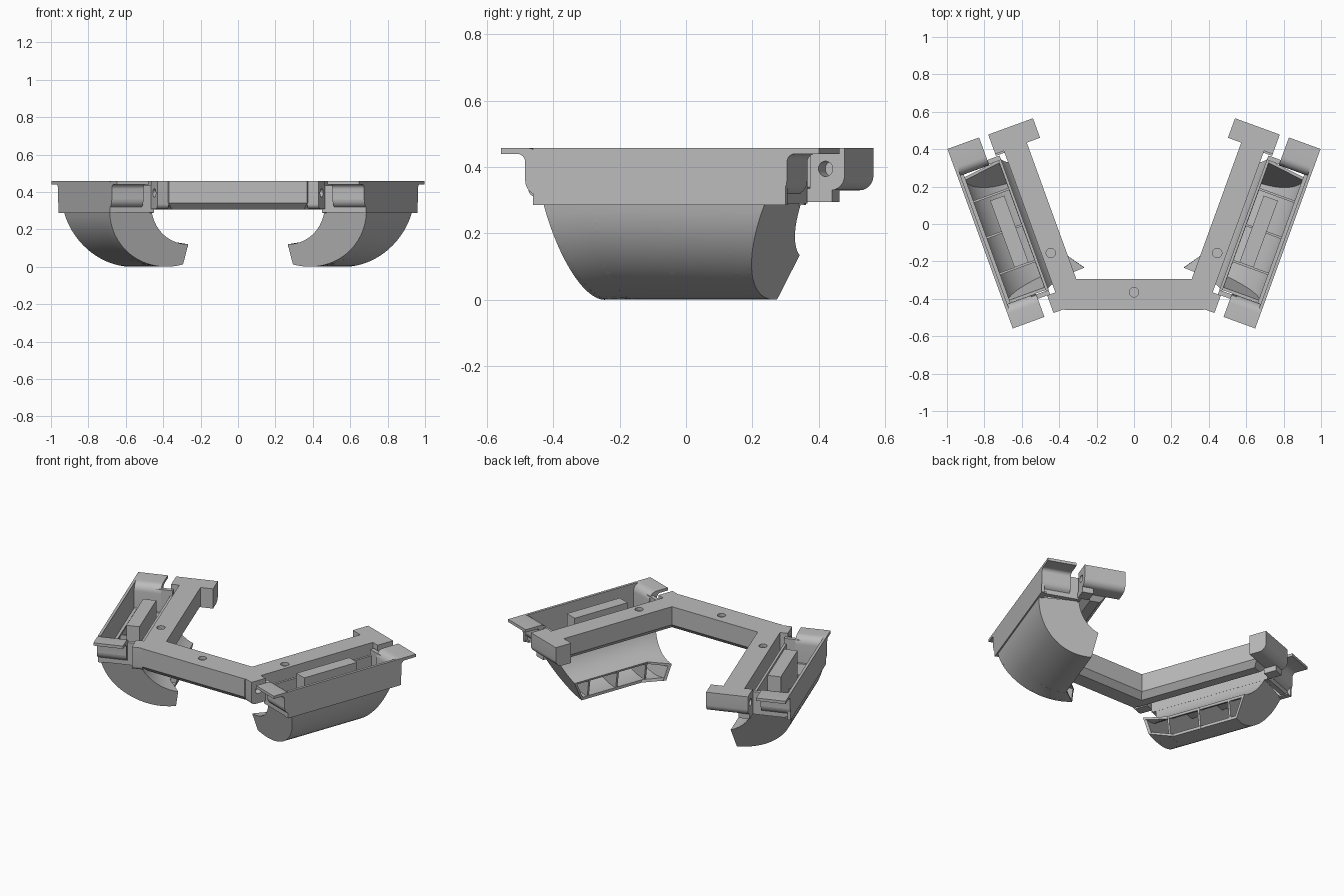
import bpy, bmesh, math
from mathutils import Vector, Matrix

if "Cube" in bpy.data.objects:
    bpy.data.objects.remove(bpy.data.objects["Cube"], do_unlink=True)

grey = bpy.data.materials.new("plain grey")
grey.use_nodes = True
grey.diffuse_color = (0.5, 0.5, 0.5, 1)
grey.node_tree.nodes["Principled BSDF"].inputs["Base Color"].default_value = (0.5, 0.5, 0.5, 1)

TILT = math.radians(20)
S, C = math.sin(TILT), math.cos(TILT)
TOP, RIM = 0.458, 0.29


def at(u, v, z):
    """u runs along the splayed side, v points outward from it."""
    return Vector((C * v + S * u, C * u - S * v, z))


def finish(name, bm, mirror=True, smooth=False):
    bmesh.ops.recalc_face_normals(bm, faces=bm.faces)
    mesh = bpy.data.meshes.new(name)
    bm.to_mesh(mesh)
    bm.free()
    mesh.materials.append(grey)
    ob = bpy.data.objects.new(name, mesh)
    bpy.context.collection.objects.link(ob)
    bpy.ops.object.select_all(action="DESELECT")
    ob.select_set(True)
    bpy.context.view_layer.objects.active = ob
    if smooth:
        bpy.ops.object.shade_smooth_by_angle(angle=math.radians(32))
    if mirror:
        ob.modifiers.new("Mirror", "MIRROR").use_mirror_merge = False
    return ob


def loft(name, rings, **kw):
    """Join matching outlines in order and cap both ends."""
    bm = bmesh.new()
    rows = [[bm.verts.new(p) for p in ring] for ring in rings]
    bm.faces.new(rows[0])
    bm.faces.new(rows[-1][::-1])
    for a, b in zip(rows, rows[1:]):
        for i in range(len(a)):
            j = (i + 1) % len(a)
            bm.faces.new((a[i], a[j], b[j], b[i]))
    return finish(name, bm, **kw)


def box(name, u0, u1, v0, v1, z0, z1):
    outline = ((u0, v0), (u1, v0), (u1, v1), (u0, v1))
    return loft(name, [[at(u, v, z) for u, v in outline] for z in (z0, z1)])


def across(name, profile, v0, v1, **kw):
    """Sweep a (u, z) profile across the side."""
    return loft(name, [[at(u, v, z) for u, z in profile] for v in (v0, v1)], **kw)


def arc(cu, cz, r, a0, a1, n=6):
    steps = [math.radians(a0 + (a1 - a0) * i / n) for i in range(n + 1)]
    return [(cu + r * math.cos(a), cz + r * math.sin(a)) for a in steps]


# Cup: slanted ends, open along its inner edge
LIP, TIP = 0.41, 0.33


def front_u(v, z):
    return -0.1 - 0.24 * z


def flare_u(v, z):
    return front_u(v, z) + 0.12


def back_u(v, z):
    return 0.5 + 0.47 * z - 0.12 * v


def shifted(fn, d):
    return lambda v, z: fn(v, z) + d


def outer_line(lip):
    end = -math.degrees(math.acos((lip - 0.425) / 0.35))
    return [(0.445 + (x - 0.445) * 1.06, z) for x, z in arc(0.445, 0.33, 0.33, -7, end, 18)]


def inner_line(lip):
    return arc(0.33, 0.35, 0.23, -90 + math.degrees(math.asin((lip - 0.33) / 0.23)), -15, 12)


def crescent(lip):
    return outer_line(lip) + inner_line(lip)


def band(line, t):
    """Thicken an open (v, z) line to one side."""
    inside = []
    for i in range(len(line)):
        a, b = Vector(line[max(i - 1, 0)]), Vector(line[min(i + 1, len(line) - 1)])
        d = (b - a).normalized()
        inside.append((line[i][0] - d.y * t, line[i][1] + d.x * t))
    return list(line) + inside[::-1]


def along(name, stations, **kw):
    """Loft (section, end function) stations along the side."""
    loft(name, [[at(fn(v, z), v, z) for v, z in sec] for sec, fn in stations], **kw)


for name, line, thick in (("cup_outer_wall", outer_line, -0.018), ("cup_inner_wall", inner_line, -0.015)):
    along(name, [(band(line(TIP), thick), front_u), (band(line(LIP), thick), flare_u),
                 (band(line(LIP), thick), back_u)], smooth=True)
along("cup_front_end", [(crescent(TIP), front_u), (crescent(TIP + 0.01), shifted(front_u, 0.015))])
along("cup_back_end", [(crescent(LIP), shifted(back_u, -0.015)), (crescent(LIP), back_u)])
for i in range(3):
    u = -0.005 + 0.205 * i
    along("cup_rib_%d" % (i + 1), [(crescent(LIP), lambda v, z: u - 0.006),
                                   (crescent(LIP), lambda v, z: u + 0.006)])

# Rectangular rim around the cup
box("rim_outer_wall", -0.2, 0.61, 0.783, 0.80, RIM - 0.004, TOP)
box("rim_inner_wall", -0.19, 0.585, 0.55, 0.565, RIM - 0.004, 0.40)
box("rim_ledge", -0.2, 0.6, 0.765, 0.80, RIM - 0.004, RIM + 0.008)
box("inner_block", 0.0, 0.38, 0.60, 0.68, 0.25, 0.45)


# Overhanging end tabs, with a rounded shoulder inside
def tab(tip):
    """Profile measured outward from the inside of the end wall."""
    shape = [(tip, TOP), (tip, 0.44)] + arc(0.065, 0.415, 0.025, 90, 180)
    shape += [(0.04, 0.36)] + arc(-0.005, 0.36, 0.045, 0, -63, 4)
    return shape + [(0.015, RIM), (-0.015, RIM)] + arc(0.035, TOP - 0.05, 0.05, 180, 90)


for end, base, way, tip in (("front", -0.185, -1, 0.118), ("back", 0.575, 1, 0.143)):
    across(end + "_tab", [(base + way * d, z) for d, z in tab(tip)], 0.62, 0.80, smooth=True)
    a, b = sorted((base - way * 0.01, base + way * 0.015))
    box(end + "_rim_end", a, b, 0.55, 0.65, RIM, 0.435)

# Frame: crossbar and two splayed arms, chamfered underneath
half = [(0.308, -0.295)] + [tuple(at(u, v, 0).xy) for u, v in ((0.61, 0.39), (0.61, 0.52), (-0.25, 0.52))]
half.append((0.37, -0.46))
outline = half + [(-x, y) for x, y in half[::-1]]
frame = loft("frame", [[(x, y, z) for x, y in outline] for z in (0.305, TOP)], mirror=False)
bm = bmesh.new()
bm.from_mesh(frame.data)
low = [e for e in bm.edges if all(v.co.z < 0.31 for v in e.verts)]
bmesh.ops.bevel(bm, geom=low, offset=0.035, segments=1, affect="EDGES")
bm.to_mesh(frame.data)
bm.free()


def drill(ob, spots, axis, radius, depth):
    """Cut round holes and remove the cutters."""
    turn = Vector((0, 0, 1)).rotation_difference(axis).to_matrix().to_4x4()
    for spot in spots:
        cut = bmesh.new()
        bmesh.ops.create_cone(cut, cap_ends=True, segments=24, radius1=radius, radius2=radius,
                              depth=depth, matrix=Matrix.Translation(spot) @ turn)
        cutter = finish("hole_cutter", cut, mirror=False)
        cutter.hide_render = True
        mod = ob.modifiers.new("Hole", "BOOLEAN")
        mod.operation, mod.object, mod.solver = "DIFFERENCE", cutter, "EXACT"
        bpy.context.view_layer.objects.active = ob
        bpy.ops.object.modifier_move_to_index(modifier=mod.name, index=0)
        bpy.ops.object.modifier_apply(modifier=mod.name)
        bpy.data.objects.remove(cutter, do_unlink=True)


drill(frame, [(0, -0.365, TOP), (0.445, -0.155, TOP), (-0.445, -0.155, TOP)],
      Vector((0, 0, 1)), 0.025, 0.04)

# Hinge lugs at the ends of the arms
outward = (at(0, 1, 0) - at(0, 0, 0)).normalized()
back = [(0.605, TOP), (0.605, 0.33)] + arc(0.671, 0.375, 0.045, -90, 0) + [(0.716, TOP)]
back_lug = across("back_lug", back, 0.314, 0.569, smooth=True)
drill(back_lug, [at(0.655, 0.569, 0.395)], outward, 0.023, 0.12)
box("back_lug_foot", 0.595, 0.675, 0.50, 0.569, 0.295, 0.335)
front = [(-0.2, TOP), (-0.2, 0.31)] + arc(-0.275, 0.335, 0.025, 270, 180) + [(-0.30, TOP)]
front_lug = across("front_lug", front, 0.503, 0.567, smooth=True)
drill(front_lug, [at(-0.25, 0.567, 0.395)], outward, 0.023, 0.08)
